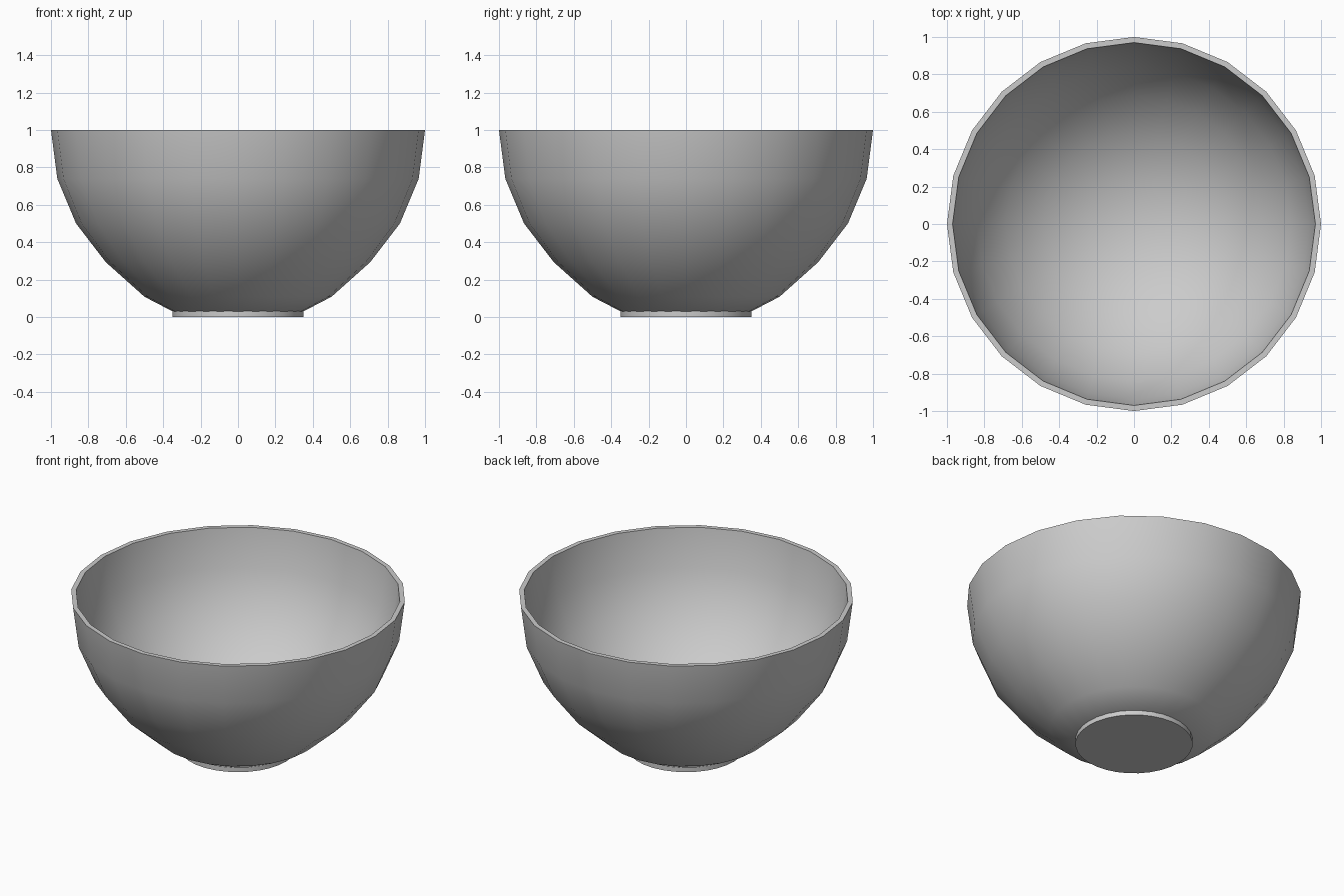
import bpy, bmesh
from math import sin, cos, pi

if "Cube" in bpy.data.objects:
    bpy.data.objects.remove(bpy.data.objects["Cube"])


def lathe(name, profile, sides):
    """Spin a (radius, z) profile around z; radius 0 becomes a pole."""
    bm = bmesh.new()
    rings = []
    for r, z in profile:
        if r == 0:
            rings.append([bm.verts.new((0, 0, z))] * sides)
        else:
            rings.append([bm.verts.new((r * cos(2 * pi * i / sides), r * sin(2 * pi * i / sides), z))
                          for i in range(sides)])
    for a, b in zip(rings, rings[1:]):
        for i in range(sides):
            j = (i + 1) % sides
            bm.faces.new(list(dict.fromkeys((a[i], a[j], b[j], b[i]))))
    bmesh.ops.recalc_face_normals(bm, faces=bm.faces)
    mesh = bpy.data.meshes.new(name)
    bm.to_mesh(mesh)
    bm.free()
    obj = bpy.data.objects.new(name, mesh)
    bpy.context.collection.objects.link(obj)
    bpy.ops.object.select_all(action='DESELECT')
    obj.select_set(True)
    bpy.context.view_layer.objects.active = obj
    bpy.ops.object.shade_smooth_by_angle(angle=pi / 6)
    return obj


# Bowl: outer wall from the underside up, flat rim, then the inner hemisphere
outer = [(0, 0.03), (0.35, 0.03), (0.5, 0.108), (0.707, 0.293),
         (0.866, 0.5), (0.966, 0.739), (1, 1)]
inner = [(0.97 * cos(k * pi / 12), 1 - 0.97 * sin(k * pi / 12)) for k in range(6)]
inner.append((0, 0.035))
lathe("bowl", outer + inner, 24)

# Foot: low round disc
lathe("foot", [(0, 0), (0.35, 0), (0.35, 0.031), (0, 0.031)], 32)
